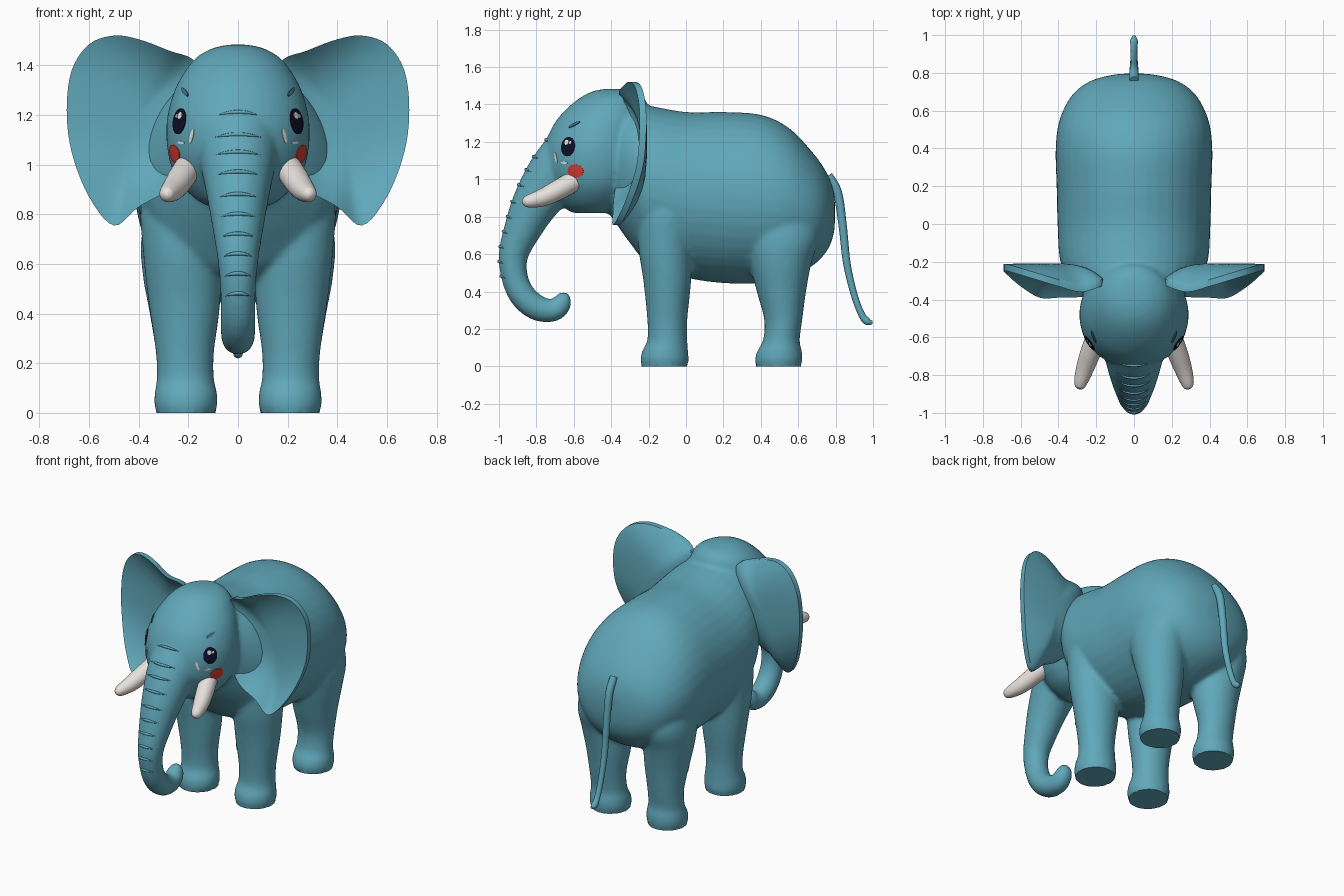
import bpy, math
from mathutils import Vector
from mathutils.bvhtree import BVHTree

if "Cube" in bpy.data.objects:
    bpy.data.objects.remove(bpy.data.objects["Cube"])


def material(name, rgb):
    m = bpy.data.materials.new(name)
    m.diffuse_color = (*rgb, 1)
    m.use_nodes = True
    m.node_tree.nodes["Principled BSDF"].inputs["Base Color"].default_value = m.diffuse_color
    return m


TEAL = material("teal skin", (0.118, 0.39, 0.49))
DARK = material("dark teal", (0.05, 0.17, 0.23))
IVORY = material("ivory", (0.80, 0.755, 0.72))
NAVY = material("navy eye", (0.0045, 0.005, 0.022))
RED = material("red cheek", (0.72, 0.045, 0.03))
WHITE = material("white", (0.9, 0.9, 0.9))


def smooth(rows, n=5, closed=False):
    """Catmull-Rom interpolation of rows of numbers."""
    out, k = [], len(rows)
    get = (lambda i: rows[i % k]) if closed else (lambda i: rows[max(0, min(k - 1, i))])
    for i in range(k if closed else k - 1):
        a, b, c, d = get(i - 1), get(i), get(i + 1), get(i + 2)
        for j in range(n):
            t = j / n
            out.append([0.5 * (2*q + (r-p)*t + (2*p-5*q+4*r-s)*t*t + (3*q-p-3*r+s)*t**3)
                        for p, q, r, s in zip(a, b, c, d)])
    return out if closed else out + [list(rows[-1])]


def ellipse(c, u, v, n=40):
    c, u, v = Vector(c), Vector(u), Vector(v)
    return [c + u * math.cos(2*math.pi*i/n) + v * math.sin(2*math.pi*i/n) for i in range(n)]


def tube(path, n=24, ref=(1, 0, 0), steps=5):
    """Rings along a path of (x, y, z, radius)."""
    p = smooth(path, steps)
    rings = []
    for i, (x, y, z, r) in enumerate(p):
        t = (Vector(p[min(i+1, len(p)-1)][:3]) - Vector(p[max(i-1, 0)][:3])).normalized()
        u = Vector(ref)
        u = (u - t * u.dot(t)).normalized()
        rings.append(ellipse((x, y, z), u * r, t.cross(u) * r, n))
    return rings


def build(name, shells, mat, mirror=False, angle=50):
    """Skin each list of rings into one closed shell."""
    verts, faces = [], []
    for rings in shells:
        o, n = len(verts), len(rings[0])
        for r in rings:
            verts += r
        for k in range(len(rings) - 1):
            for i in range(n):
                j = (i + 1) % n
                faces.append((o+k*n+i, o+k*n+j, o+k*n+n+j, o+k*n+n+i))
        faces.append([o + i for i in reversed(range(n))])
        faces.append([o + (len(rings)-1)*n + i for i in range(n)])
    me = bpy.data.meshes.new(name)
    me.from_pydata([tuple(v) for v in verts], [], faces)
    return finish(name, me, mat, mirror, angle)


def finish(name, me, mat, mirror=False, angle=50, recalc=True):
    import bmesh
    if recalc:
        bm = bmesh.new()
        bm.from_mesh(me)
        bmesh.ops.recalc_face_normals(bm, faces=bm.faces)
        bm.to_mesh(me)
        bm.free()
    me.materials.clear()
    me.materials.append(mat)
    me.polygons.foreach_set("use_smooth", [True] * len(me.polygons))
    me.set_sharp_from_angle(angle=math.radians(angle))
    ob = bpy.data.objects.new(name, me)
    bpy.context.collection.objects.link(ob)
    if mirror:
        ob.modifiers.new("mirror", 'MIRROR').use_mirror_merge = False
    return ob


# torso: y, top, bottom, half width
torso = [ellipse((0, y, (a+b)/2), (w, 0, 0), (0, 0, (a-b)/2)) for y, a, b, w in smooth([
    (-.45, 1.40, .86, .16), (-.40, 1.42, .80, .23), (-.30, 1.42, .66, .33), (-.20, 1.395, .55, .39),
    (0, 1.36, .475, .405), (.2, 1.36, .445, .41), (.4, 1.345, .445, .415), (.55, 1.275, .475, .395),
    (.68, 1.14, .54, .33), (.755, 1.03, .62, .235), (.79, .93, .71, .11), (.797, .84, .81, .015)])]

# head: z, front y, back y, half width
head = [ellipse((0, (f+b)/2, z), (w, 0, 0), (0, (b-f)/2, 0)) for z, f, b, w in smooth([
    (.82, -.61, -.40, .08), (.86, -.66, -.33, .17), (.95, -.72, -.25, .25), (1.05, -.76, -.2, .283),
    (1.17, -.757, -.2, .288), (1.28, -.715, -.2, .263), (1.36, -.655, -.2, .225),
    (1.43, -.575, -.22, .17), (1.47, -.50, -.27, .10), (1.484, -.43, -.36, .03)])]

# trunk: centre line and radius
trunk = tube([(0, y, z, r) for y, z, r in [
    (-.58, 1.14, .18), (-.70, 1.02, .155), (-.80, .88, .127), (-.87, .74, .102), (-.922, .6, .08),
    (-.917, .48, .071), (-.875, .38, .071), (-.80, .315, .069), (-.72, .298, .062),
    (-.673, .325, .056), (-.66, .365, .046), (-.662, .395, .022)]], 32)

# legs: z, centre x, centre y, half width, half depth
FRONT = [(0, .21, -.115, .118, .122), (.03, .21, -.115, .127, .129), (.08, .21, -.112, .126, .123),
         (.14, .212, -.10, .115, .107), (.25, .214, -.10, .118, .107), (.45, .216, -.10, .145, .127),
         (.65, .228, -.11, .155, .145), (.85, .24, -.10, .15, .145), (1.0, .22, -.05, .1, .1)]
BACK = [(0, .21, .495, .118, .119), (.03, .21, .495, .127, .127), (.08, .21, .50, .126, .12),
        (.14, .212, .51, .115, .098), (.25, .214, .52, .118, .102), (.4, .216, .51, .14, .132),
        (.55, .228, .505, .155, .165), (.7, .235, .51, .155, .2), (.9, .22, .5, .13, .17)]
legs = [[ellipse((s*x, y, z), (w, 0, 0), (0, d, 0)) for z, x, y, w, d in smooth(rows)]
        for rows in (FRONT, BACK) for s in (1, -1)]

# fuse torso, head, trunk and legs into one smooth skin
raw = build("body", [torso, head, trunk] + legs, TEAL)
rm = raw.modifiers.new("fuse", 'REMESH')
rm.mode, rm.voxel_size = 'VOXEL', 0.013
sm = raw.modifiers.new("soften", 'SMOOTH')
sm.factor, sm.iterations = 0.5, 8
bpy.context.view_layer.update()
dg = bpy.context.evaluated_depsgraph_get()
fused = bpy.data.meshes.new_from_object(raw.evaluated_get(dg))
bpy.data.objects.remove(raw)
for v in fused.vertices:
    if v.co.z < 0.012:
        v.co.z = 0
body = finish("body", fused, TEAL, angle=60, recalc=False)
skin = BVHTree.FromPolygons([v.co for v in fused.vertices], [p.vertices for p in fused.polygons])

# ears: cupped shells, outline x, z, y
rim = smooth([(.17, 1.41, -.33), (.28, 1.46, -.36), (.40, 1.505, -.33), (.5, 1.52, -.30), (.6, 1.485, -.27),
              (.67, 1.38, -.25), (.69, 1.22, -.25), (.67, 1.05, -.27), (.6, .87, -.33), (.5, .755, -.39),
              (.40, .83, -.39), (.27, .91, -.385), (.19, 1.05, -.36), (.16, 1.25, -.34)], 5, True)


def ear_ring(s, thick):
    return [Vector((.43 + (x-.43)*s, -.245 + (y+.245)*s**3 + thick, 1.18 + (z-1.18)*s)) for x, z, y in rim]


SCALES = (.05, .2, .4, .55, .7, .8, .9, .96, 1)
build("ear", [[ear_ring(s, 0) for s in SCALES] + [ear_ring(s, .036) for s in reversed(SCALES)]], TEAL, True)

# tusks
build("tusk", [tube([(.20, -.60, .99, .055), (.23, -.68, .945, .054), (.258, -.76, .905, .048),
                     (.28, -.83, .885, .037), (.287, -.862, .882, .026), (.29, -.875, .882, .008)])], IVORY, True)

# tail
build("tail", [tube([(0, .76, 1.02, .024), (0, .81, .93, .024), (0, .838, .75, .022), (0, .86, .55, .02),
                     (0, .90, .38, .018), (0, .94, .275, .018), (0, .97, .24, .02), (0, .998, .235, .008)], 16)], TEAL)

# trunk wrinkles: thin raised arcs lying on the skin
wrinkles = []
for z, w in [(1.20, .08), (1.11, .095), (1.04, .09), (.96, .085), (.87, .075), (.79, .07),
             (.71, .065), (.63, .06), (.55, .055), (.47, .05)]:
    path = []
    for i in range(-5, 6):
        hit = skin.ray_cast(Vector((w*i/5, -2, z + .012*(1-(i/5)**2))), Vector((0, 1, 0)))[0]
        if hit:
            path.append((*hit, .008 * (1.05 - (i/5)**2)))
    wrinkles.append(tube(path, 8, (0, 0, 1), 2))
build("trunk_wrinkles", wrinkles, TEAL)


def patch(name, at, a, b, mat, lift=.004, turn=0):
    """Thin oval plate hugging the skin, mirrored to both sides."""
    c, nrm = skin.find_nearest(Vector(at))[:2]
    u = Vector((0, 0, 1)).cross(nrm).normalized()
    v = nrm.cross(u)
    u, v = u*math.cos(turn) + v*math.sin(turn), v*math.cos(turn) - u*math.sin(turn)
    rings = []
    for s, h in [(1, -.003), (1, lift), (.75, lift), (.5, lift), (.25, lift), (.05, lift)]:
        rings.append([])
        for p in ellipse(c, u*a*s, v*b*s, 28):
            q, m = skin.find_nearest(p)[:2]
            rings[-1].append(q + m*h)
    build(name, [rings], mat, True)


# face details
patch("eye", (.235, -.63, 1.175), .044, .053, NAVY)
patch("eye_highlight_large", (.232, -.637, 1.197), .013, .014, WHITE, .007)
patch("eye_highlight_small", (.242, -.615, 1.195), .007, .008, WHITE, .007)
patch("cheek", (.275, -.60, 1.04), .047, .036, RED)
patch("lower_eye_mark", (.19, -.70, 1.115), .008, .03, WHITE, .003, .3)
patch("under_eye_mark", (.235, -.655, 1.088), .022, .006, WHITE, .003)
patch("eyebrow", (.225, -.605, 1.30), .036, .008, DARK, .006, .5)
